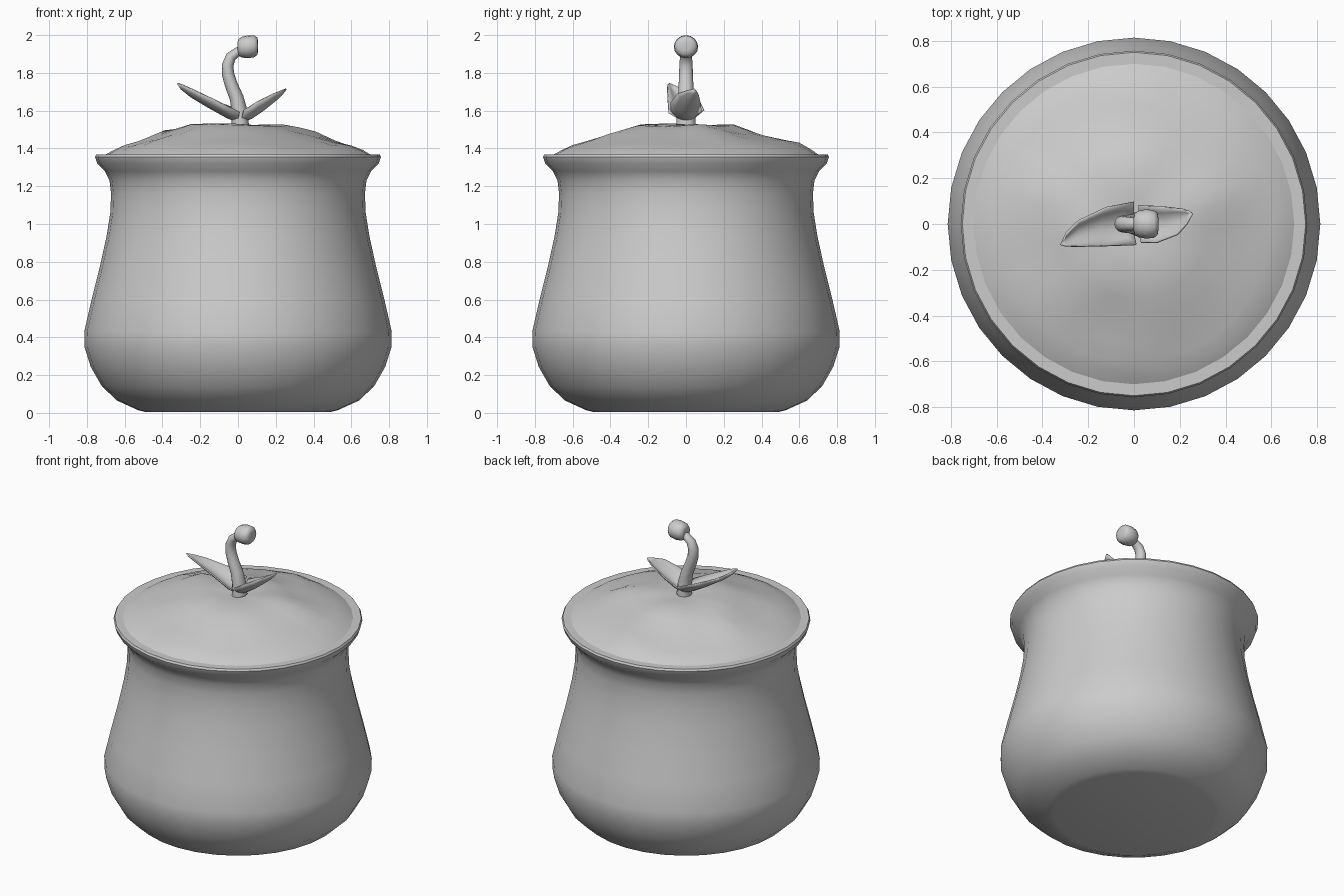
import bpy, bmesh, math
from mathutils import Vector, noise

if "Cube" in bpy.data.objects:
    bpy.data.objects.remove(bpy.data.objects["Cube"])


def finish(name, bm, angle=40):
    bmesh.ops.recalc_face_normals(bm, faces=bm.faces)
    mesh = bpy.data.meshes.new(name)
    bm.to_mesh(mesh)
    bm.free()
    ob = bpy.data.objects.new(name, mesh)
    bpy.context.collection.objects.link(ob)
    bpy.ops.object.select_all(action='DESELECT')
    ob.select_set(True)
    bpy.context.view_layer.objects.active = ob
    bpy.ops.object.shade_smooth_by_angle(angle=math.radians(angle))
    return ob


def loft(bm, rings, caps=(False, False)):
    """Join closed rings of points into a skin."""
    vr = [[bm.verts.new(p) for p in ring] for ring in rings]
    n = len(vr[0])
    for a, b in zip(vr, vr[1:]):
        for i in range(n):
            j = (i + 1) % n
            bm.faces.new((a[i], a[j], b[j], b[i]))
    if caps[0]:
        bm.faces.new(vr[0])
    if caps[1]:
        bm.faces.new(vr[-1])


def circle(r, z, n=32):
    return [(r * math.cos(i * math.tau / n), r * math.sin(i * math.tau / n), z)
            for i in range(n)]


# Pot: turned profile with a bulging belly, waist and flared lip
profile = [(0.49, 0.005), (0.53, 0.015), (0.64, 0.065), (0.72, 0.14), (0.78, 0.245),
           (0.813, 0.35), (0.814, 0.43), (0.775, 0.60), (0.73, 0.78),
           (0.695, 0.94), (0.676, 1.06), (0.672, 1.16), (0.68, 1.23),
           (0.705, 1.28), (0.745, 1.32), (0.757, 1.355), (0.75, 1.368),
           (0.70, 1.368), (0.68, 1.33)]
bm = bmesh.new()
loft(bm, [circle(r, z) for r, z in profile], (True, False))
finish("pot", bm)

# Soil mound: flat-topped dome with soft lumps
heights = [(0.0, 1.52), (0.12, 1.525), (0.25, 1.522), (0.33, 1.495), (0.42, 1.467),
           (0.52, 1.435), (0.60, 1.412), (0.66, 1.39), (0.70, 1.368)]
lumps = [(-0.40, 0.15, 0.028, 0.09), (0.37, 0.12, 0.015, 0.10),
         (0.05, 0.60, 0.015, 0.12), (0.02, -0.60, 0.012, 0.12)]
rings = []
for r, z in heights[1:]:
    ring = []
    for x, y, _ in circle(r, z):
        fade = min(1, (0.70 - r) / 0.1)
        h = 0.014 * noise.noise(Vector((x * 5, y * 5, 2.3)))
        h += sum(a * math.exp(-((x - u) ** 2 + (y - v) ** 2) / (w * w))
                 for u, v, a, w in lumps)
        ring.append((x, y, z + h * fade))
    rings.append(ring)
bm = bmesh.new()
loft(bm, [circle(0.03, heights[0][1])] + rings, (True, False))
finish("soil", bm, 60)

# Stem: S-curved tapering tube in the xz plane
path = [(0.012, 1.525, 0.052), (0.008, 1.60, 0.047), (-0.008, 1.67, 0.042),
        (-0.035, 1.735, 0.039), (-0.052, 1.79, 0.037), (-0.055, 1.84, 0.035),
        (-0.038, 1.885, 0.032), (-0.005, 1.91, 0.028), (0.03, 1.925, 0.025)]
rings = []
for i, (x, z, r) in enumerate(path):
    a, b = path[max(i - 1, 0)], path[min(i + 1, len(path) - 1)]
    t = Vector((b[0] - a[0], 0, b[1] - a[1])).normalized()
    side, up = Vector((0, 1, 0)), t.cross(Vector((0, 1, 0)))
    rings.append([Vector((x, 0, z)) + side * r * math.cos(k * math.tau / 12)
                  + up * r * 0.88 * math.sin(k * math.tau / 12) for k in range(12)])
bm = bmesh.new()
loft(bm, rings, (True, True))
finish("stem", bm, 60)

# Bud: short rounded drum at the stem tip, its axis along x
bud = [(-0.002, 0.03), (0.003, 0.046), (0.02, 0.058), (0.055, 0.064),
       (0.088, 0.060), (0.103, 0.047), (0.107, 0.025)]
bm = bmesh.new()
loft(bm, [[(x, r * math.cos(k * math.tau / 16),
            1.938 - (x - 0.05) * -0.06 + r * 0.95 * math.sin(k * math.tau / 16))
           for k in range(16)] for x, r in bud], (True, True))
finish("bud", bm, 60)


# Leaves: cupped blades, each row gives back edge, midrib and front edge
def leaf(name, rows, tip):
    bm = bmesh.new()
    grid = []
    for a, m, b in rows + [(tip, tip, tip)]:
        a, m, b = Vector(a), Vector(m), Vector(b)
        c = 2 * m - (a + b) / 2
        row = []
        for k in range(7):
            t = k / 6
            row.append(bm.verts.new(a * (1 - t) ** 2 + c * 2 * t * (1 - t) + b * t * t))
        grid.append(row)
    for p, q in zip(grid, grid[1:]):
        for k in range(6):
            bm.faces.new((p[k], p[k + 1], q[k + 1], q[k]))
    bmesh.ops.remove_doubles(bm, verts=bm.verts, dist=0.0005)
    ob = finish(name, bm, 60)
    mod = ob.modifiers.new("thickness", 'SOLIDIFY')
    mod.thickness = 0.008
    mod.offset = 0


leaf("left_leaf", [
    ((0.0, 0.04, 1.56), (0.0, 0, 1.54), (0.0, -0.04, 1.56)),
    ((0.0, 0.095, 1.605), (-0.06, 0, 1.565), (0.01, -0.09, 1.59)),
    ((-0.12, 0.072, 1.65), (-0.15, -0.01, 1.615), (-0.13, -0.095, 1.66)),
    ((-0.24, 0.015, 1.695), (-0.25, -0.04, 1.675), (-0.24, -0.097, 1.712)),
    ((-0.295, -0.04, 1.725), (-0.30, -0.07, 1.715), (-0.295, -0.096, 1.737))],
    (-0.32, -0.09, 1.745))
leaf("right_leaf", [
    ((0.02, 0.04, 1.56), (0.02, 0, 1.54), (0.02, -0.04, 1.56)),
    ((0.02, 0.08, 1.60), (0.07, 0, 1.56), (0.03, -0.08, 1.60)),
    ((0.12, 0.075, 1.64), (0.13, 0, 1.60), (0.10, -0.08, 1.645)),
    ((0.21, 0.065, 1.685), (0.205, 0.02, 1.66), (0.19, -0.045, 1.69)),
    ((0.24, 0.055, 1.705), (0.235, 0.035, 1.69), (0.23, 0.0, 1.705))],
    (0.255, 0.045, 1.715))
